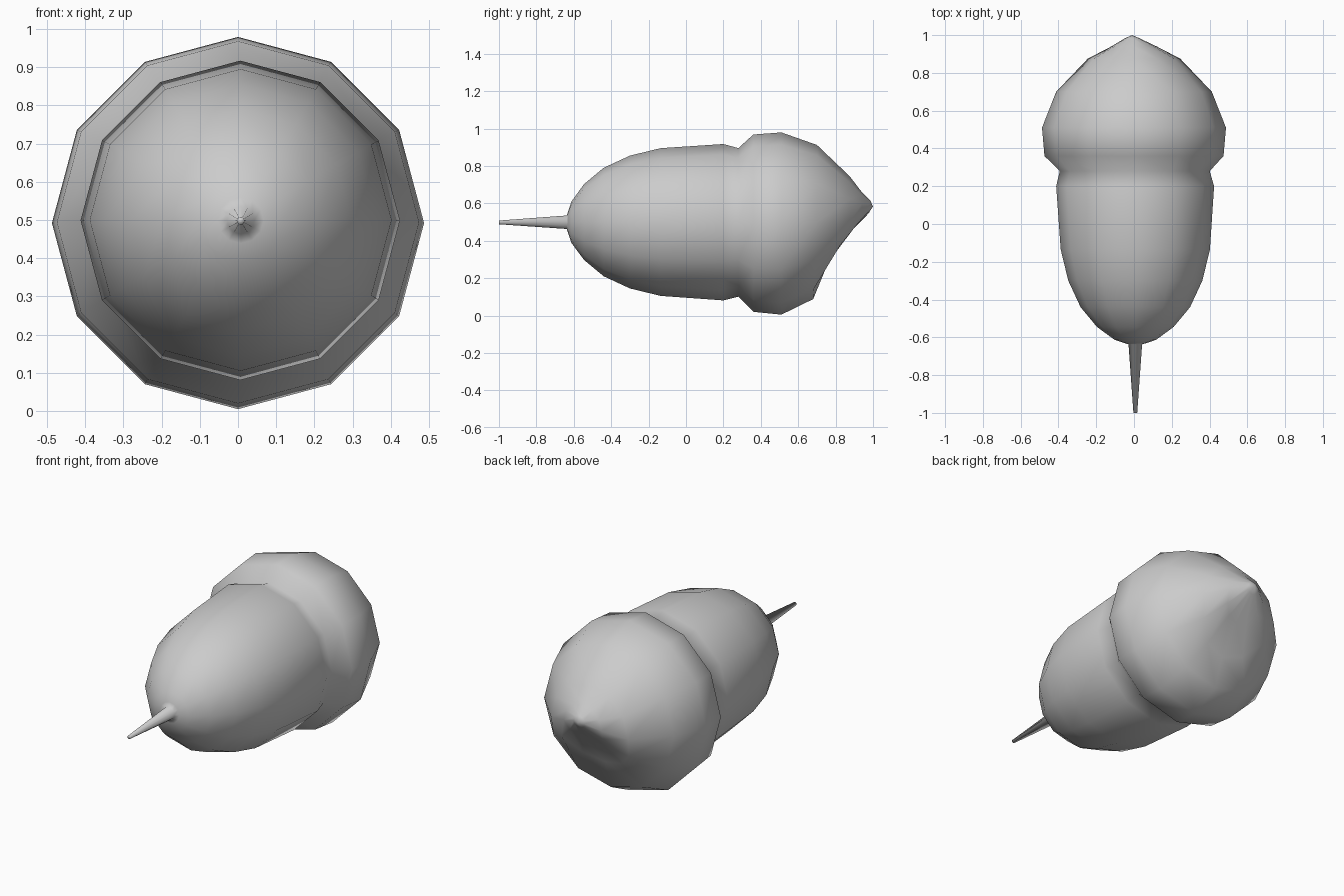
import bpy, bmesh, math

SIDES = 12

# rings along y: (y, radius, centre x, centre z, depth of the dent at the underside)
rings = [
    (-1.00, 0.010, 0.007, 0.498, 0),     # spike tip
    (-0.637, 0.036, 0.007, 0.499, 0),    # spike root
    (-0.630, 0.060, 0.007, 0.499, 0),    # rounded nose
    (-0.613, 0.110, 0.007, 0.499, 0),
    (-0.545, 0.203, 0.007, 0.500, 0),
    (-0.440, 0.290, 0.007, 0.500, 0),
    (-0.300, 0.355, 0.007, 0.500, 0),
    (-0.135, 0.395, 0.007, 0.500, 0),
    (0.200, 0.418, 0.006, 0.499, 0),     # body shoulder
    (0.280, 0.397, 0.004, 0.498, 0),     # groove
    (0.360, 0.474, 0.000, 0.494, 0),     # wide rear cap
    (0.510, 0.487, 0.000, 0.492, 0),
    (0.700, 0.412, 0.000, 0.500, 0.02),
    (0.875, 0.245, 0.000, 0.500, 0.14),
    (0.940, 0.120, 0.000, 0.540, 0.09),
    (0.985, 0.035, -0.010, 0.580, 0.01),
]


def dent_weight(a):
    """1 straight down, fading to 0 at the sides."""
    return max(0.0, -math.sin(a)) ** 1.5


bm = bmesh.new()
loops = []
for y, r, cx, cz, dent in rings:
    loop = []
    for i in range(SIDES):
        a = math.tau * i / SIDES
        loop.append(bm.verts.new((cx + r * math.cos(a),
                                  y - dent * dent_weight(a),
                                  cz + r * math.sin(a))))
    loops.append(loop)

# skin between rings
for lo, hi in zip(loops, loops[1:]):
    for i in range(SIDES):
        j = (i + 1) % SIDES
        bm.faces.new((lo[i], lo[j], hi[j], hi[i]))

# closed ends: flat spike tip and blunt rear point
bm.faces.new(loops[0])
tip = bm.verts.new((-0.01, 1.0, 0.583))
for i in range(SIDES):
    bm.faces.new((loops[-1][i], loops[-1][(i + 1) % SIDES], tip))

bmesh.ops.recalc_face_normals(bm, faces=bm.faces)
for f in bm.faces:
    f.smooth = True

mesh = bpy.data.meshes.new("spiked_body")
bm.to_mesh(mesh)
bm.free()
body = bpy.data.objects.new("spiked_body", mesh)
bpy.context.collection.objects.link(body)
